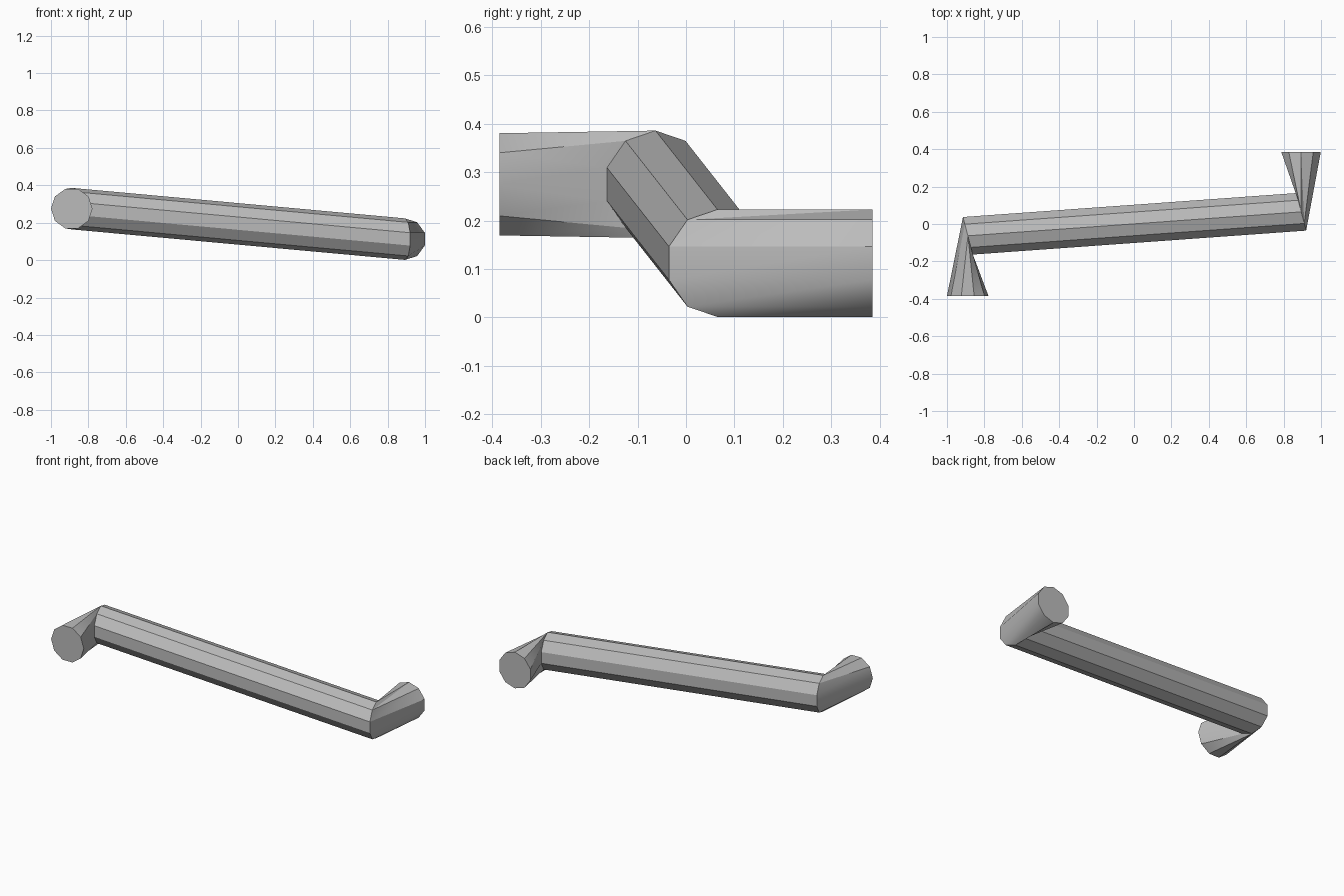
import bpy, bmesh, math

SIDES = 10
STEP = math.tau / SIDES
R = 0.111

cube = bpy.data.objects.get("Cube")
if cube:
    bpy.data.objects.remove(cube, do_unlink=True)

grey = bpy.data.materials.new("grey_metal")
grey.use_nodes = True
colour = (0.5, 0.5, 0.5, 1)
grey.diffuse_color = colour
grey.node_tree.nodes["Principled BSDF"].inputs["Base Color"].default_value = colour

bm = bmesh.new()


def ring(centre, across, turn=0.0):
    """Ten-sided upright ring; across is its horizontal direction (x, y)."""
    cx, cy, cz = centre
    verts = []
    for i in range(SIDES):
        a = (i + 0.5) * STEP + turn
        c, s = R * math.cos(a), R * math.sin(a)
        verts.append(bm.verts.new((cx + across[0] * c, cy + across[1] * c, cz + s)))
    return verts


def bridge_leg(end, bend):
    """Join a leg's open end to its bend with triangles."""
    for i in range(SIDES):
        bm.faces.new((end[i], end[i - 1], bend[i - 1]))
        bm.faces.new((end[i], bend[i - 1], bend[i]))


# Rings along the tube: right foot, right bend, left bend, left foot
tilt = (0.25, -0.95)
right_foot = ring((-0.889, -0.385, 0.275), (1, 0), -STEP / 2)
right_bend = ring((-0.888, -0.063, 0.275), tilt)
left_bend = ring((0.894, 0.065, 0.112), tilt)
left_foot = ring((0.893, 0.385, 0.112), (1, 0))

# Legs, long bar and end caps
bridge_leg(right_foot, right_bend)
bridge_leg(left_foot, left_bend)
for i in range(SIDES):
    bm.faces.new((right_bend[i], right_bend[i - 1], left_bend[i - 1], left_bend[i]))
bm.faces.new(right_foot)
bm.faces.new(left_foot)
bmesh.ops.recalc_face_normals(bm, faces=bm.faces)

mesh = bpy.data.meshes.new("bent_bar")
bm.to_mesh(mesh)
bm.free()
mesh.materials.append(grey)
bar = bpy.data.objects.new("bent_bar", mesh)
bpy.context.collection.objects.link(bar)
bpy.ops.object.select_all(action="DESELECT")
bar.select_set(True)
bpy.context.view_layer.objects.active = bar
bpy.ops.object.shade_smooth_by_angle(angle=math.radians(30))
